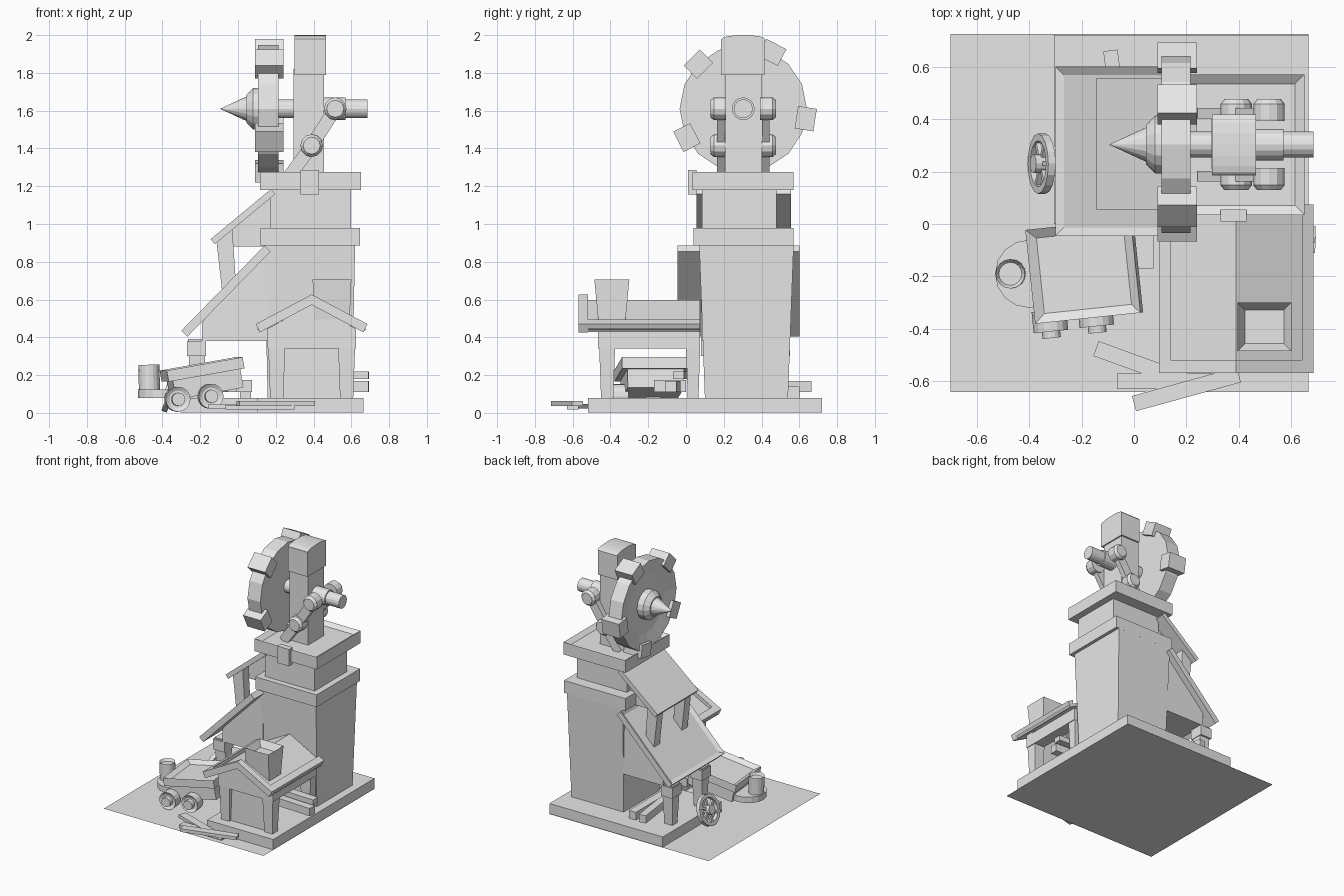
import bpy, bmesh, math
from mathutils import Matrix, Vector

if "Cube" in bpy.data.objects:
    bpy.data.objects.remove(bpy.data.objects["Cube"])

grey = bpy.data.materials.new("plain_grey")
grey.diffuse_color = (0.8, 0.8, 0.8, 1)
grey.use_nodes = True
grey.node_tree.nodes["Principled BSDF"].inputs["Base Color"].default_value = grey.diffuse_color


def finish(name, bm, matrix=None):
    if matrix is not None:
        bm.transform(matrix)
    bmesh.ops.recalc_face_normals(bm, faces=bm.faces)
    me = bpy.data.meshes.new(name)
    bm.to_mesh(me)
    bm.free()
    me.materials.append(grey)
    ob = bpy.data.objects.new(name, me)
    bpy.context.collection.objects.link(ob)
    return ob


def sink_top(bm, inset, depth):
    """Recess the local top face, leaving a raised rim."""
    bm.normal_update()
    top = max(bm.faces, key=lambda f: f.calc_center_median().z)
    bmesh.ops.inset_region(bm, faces=[top], thickness=inset, depth=0)
    bmesh.ops.translate(bm, verts=top.verts, vec=(0, 0, -depth))


def box(name, x, y, z, foot=(1, 1), rim=None, matrix=None):
    """Box from ranges; foot scales the bottom for a taper."""
    bm = bmesh.new()
    bmesh.ops.create_cube(bm, size=1)
    c = [(r[0] + r[1]) / 2 for r in (x, y, z)]
    s = [r[1] - r[0] for r in (x, y, z)]
    for v in bm.verts:
        k = foot if v.co.z < 0 else (1, 1)
        v.co = (c[0] + v.co.x * s[0] * k[0], c[1] + v.co.y * s[1] * k[1], c[2] + v.co.z * s[2])
    if rim:
        sink_top(bm, *rim)
    return finish(name, bm, matrix)


def prism(name, pts, y0, y1):
    """Extrude an (x, z) outline along y."""
    bm = bmesh.new()
    f = bm.faces.new([bm.verts.new((px, y0, pz)) for px, pz in pts])
    ext = bmesh.ops.extrude_face_region(bm, geom=[f])["geom"]
    bmesh.ops.translate(bm, vec=(0, y1 - y0, 0), verts=[e for e in ext if isinstance(e, bmesh.types.BMVert)])
    return finish(name, bm)


def between(p, q):
    p, q = Vector(p), Vector(q)
    rot = (q - p).to_track_quat('Z', 'Y').to_matrix().to_4x4()
    return Matrix.Translation((p + q) / 2) @ rot, (q - p).length


def rod(name, p, q, r1, r2=None, n=16, rim=None):
    m, length = between(p, q)
    bm = bmesh.new()
    bmesh.ops.create_cone(bm, cap_ends=True, segments=n, radius1=r1,
                          radius2=r1 if r2 is None else r2, depth=length)
    if rim:
        sink_top(bm, *rim)
    return finish(name, bm, m)


def plank(name, p, q, w, t):
    """Flat plank along a horizontal line."""
    p, q = Vector(p), Vector(q)
    d = q - p
    m = Matrix.Translation((p + q) / 2) @ Matrix.Rotation(math.atan2(d.y, d.x), 4, 'Z')
    h = d.length / 2
    return box(name, (-h, h), (-w / 2, w / 2), (-t / 2, t / 2), matrix=m)


def slope_roof(name, low, high, y0, y1, t, rim):
    """Rimmed panel whose top runs from low to high (x, z)."""
    d = Vector((high[0] - low[0], high[1] - low[1]))
    m = Matrix.Translation((low[0], 0, low[1])) @ Matrix.Rotation(-math.atan2(d.y, d.x), 4, 'Y')
    return box(name, (0, d.length), (y0, y1), (-t, 0), rim=rim, matrix=m)


# Ground sheet and stone footings
bm = bmesh.new()
bmesh.ops.create_grid(bm, x_segments=1, y_segments=1, size=0.5,
                      matrix=Matrix.Translation((-0.017, 0.042, 0)) @ Matrix.Diagonal((1.367, 1.365, 1, 1)))
finish("ground_sheet", bm)
box("tower_footing", (-0.305, 0.665), (0, 0.72), (0.001, 0.08))
box("shed_footing", (0.1, 0.665), (-0.52, 0), (0.001, 0.08))

# Tower
box("tower_body", (0.14, 0.62), (0.07, 0.57), (0.08, 0.89), foot=(0.93, 0.88))
box("tower_band", (0.12, 0.645), (0.04, 0.57), (0.885, 0.98))
box("tower_neck", (0.17, 0.597), (0.085, 0.48), (0.98, 1.18))
box("tower_cap", (0.117, 0.65), (0.035, 0.57), (1.18, 1.275), rim=(0.05, 0.025))
box("cap_bracket", (0.33, 0.43), (0.01, 0.055), (1.155, 1.285))

# Side lean-to
prism("lean_to_body", [(0.16, 0.88), (-0.19, 0.48), (-0.19, 0.38), (0.16, 0.38)], 0.08, 0.55)
slope_roof("lean_to_roof", (-0.3, 0.435), (0.14, 0.885), -0.045, 0.6, 0.045, (0.045, 0.015))
for y in (0.09, 0.45):
    box("lean_to_post", (-0.265, -0.17), (y, y + 0.09), (0.08, 0.39), foot=(0.7, 0.7))
    box("lean_to_bracket", (-0.27, -0.17), (y - 0.01, y + 0.1), (0.3, 0.38))

# Dormer above the lean-to
slope_roof("dormer_roof", (-0.145, 0.92), (0.175, 1.185), 0.055, 0.555, 0.035, None)
for y in (0.1, 0.44):
    prism("dormer_post", [(-0.115, 0.92), (-0.03, 0.97), (0.0, 0.52), (-0.07, 0.52)], y, y + 0.07)
prism("dormer_beam", [(-0.1, 0.88), (0.17, 0.88), (0.17, 1.14), (-0.1, 0.94)], 0.17, 0.44)

# Saw wheel with teeth, hub and spike
CY, CZ = 0.303, 1.61
rod("saw_disc", (0.215, CY, CZ), (0.105, CY, CZ), 0.337, rim=(0.11, 0.025))
for i in range(5):
    a = math.radians(63 + 72 * i)
    m = Matrix.Translation((0.165, CY, CZ)) @ Matrix.Rotation(a, 4, 'X')
    box("saw_tooth", (-0.075, 0.075), (0.285, 0.385), (-0.06, 0.06), matrix=m)
rod("saw_hub_base", (0.14, CY, CZ), (0.08, CY, CZ), 0.11)
rod("saw_hub", (0.08, CY, CZ), (0.045, CY, CZ), 0.11, 0.075)
rod("saw_spike", (0.045, CY, CZ), (-0.095, CY, CZ), 0.065, 0.0)
rod("saw_axle", (0.2, CY, CZ), (0.685, CY, CZ), 0.05)

# Upright with rounded head
box("saw_upright", (0.295, 0.455), (0.207, 0.402), (1.24, 1.82))
box("upright_head", (0.298, 0.465), (0.185, 0.415), (1.79, 1.98))
bm = bmesh.new()
arc = [(CY + 0.115 * math.cos(math.pi * i / 8), 1.979 + 0.021 * math.sin(math.pi * i / 8)) for i in range(9)]
f = bm.faces.new([bm.verts.new((0.298, y, z)) for y, z in arc])
ext = bmesh.ops.extrude_face_region(bm, geom=[f])["geom"]
bmesh.ops.translate(bm, vec=(0.167, 0, 0), verts=[e for e in ext if isinstance(e, bmesh.types.BMVert)])
finish("upright_crown", bm)
rod("axle_collar", (0.45, CY, CZ), (0.57, CY, CZ), 0.06)

# Jointed arms on both sides of the upright
elbow, wrist, foot_pt = (0.515, 1.61), (0.39, 1.415), (0.27, 1.25)
for s in (-1, 1):
    for x, z in (elbow, wrist):
        rod("arm_joint", (x, CY + s * 0.09, z), (x, CY + s * 0.155, z), 0.06, n=12)
        rod("arm_joint_cap", (x, CY + s * 0.155, z), (x, CY + s * 0.174, z), 0.06, 0.045, n=12)
    for a, b in ((elbow, wrist), (wrist, foot_pt)):
        d = Vector((a[0] - b[0], a[1] - b[1])).normalized() * 0.035
        ys = sorted((CY + s * 0.1, CY + s * 0.14))
        prism("arm_link", [(a[0] - d.y, a[1] + d.x), (b[0] - d.y, b[1] + d.x),
                           (b[0] + d.y, b[1] - d.x), (a[0] + d.y, a[1] - d.x)], *ys)

# Front shed
SX = 0.39


def gable(name, y0, y1, apex, under, half):
    prism(name, [(SX - half, apex - 0.53 * half), (SX, apex), (SX + half, apex - 0.53 * half),
                 (SX + half - 0.02, under - 0.53 * (half - 0.02)), (SX, under),
                 (SX - half + 0.02, under - 0.53 * (half - 0.02))], y0, y1)


gable("shed_roof", -0.52, 0.075, 0.597, 0.572, 0.29)
gable("shed_front_trim", -0.568, -0.518, 0.627, 0.572, 0.295)
for s in (-1, 1):
    prism("shed_eave_trim", [(SX + s * 0.25, 0.494), (SX + s * 0.295, 0.471),
                             (SX + s * 0.275, 0.427), (SX + s * 0.25, 0.44)], -0.52, 0.075)
    for y0, y1 in ((-0.46, -0.375), (0.0, 0.075)):
        bx = SX + s * 0.185
        box("shed_leg", (bx - 0.045, bx + 0.045), (y0, y1), (0.01, 0.36), foot=(0.72, 0.7))
    box("shed_side_beam", (SX + s * 0.19 - 0.045, SX + s * 0.19 + 0.045), (-0.46, 0.075), (0.34, 0.435))
prism("shed_gable_wall", [(SX - 0.235, 0.34), (SX + 0.235, 0.34), (SX + 0.235, 0.445),
                          (SX, 0.575), (SX - 0.235, 0.445)], -0.465, -0.4)
box("shed_front_wall", (0.22, 0.56), (-0.43, -0.4), (0.08, 0.36))
box("shed_chimney", (0.395, 0.6), (-0.485, -0.3), (0.46, 0.705), foot=(0.9, 0.75), rim=(0.04, 0.05))

# Stored planks
plank("shed_plank_low", (0.3, -0.06, 0.14), (0.692, -0.08, 0.14), 0.06, 0.06)
plank("shed_plank_high", (0.3, -0.02, 0.2), (0.692, -0.04, 0.2), 0.06, 0.04)
plank("lean_to_plank", (-0.03, 0.2, 0.14), (-0.09, 0.662, 0.14), 0.055, 0.06)
plank("lean_to_plank", (0.04, 0.2, 0.11), (0.04, 0.6, 0.11), 0.06, 0.06)
plank("ground_plank", (-0.145, -0.475, 0.035), (0.2, -0.6, 0.035), 0.06, 0.025)
plank("ground_plank", (-0.065, -0.6, 0.03), (0.3, -0.6, 0.03), 0.06, 0.025)
plank("ground_plank", (0.0, -0.685, 0.05), (0.4, -0.575, 0.05), 0.06, 0.025)

# Tilted cart
M = (Matrix.Translation((-0.19, -0.18, 0.23)) @ Matrix.Rotation(math.radians(6), 4, 'Z')
     @ Matrix.Rotation(math.radians(-10), 4, 'Y'))
box("cart_tray", (-0.205, 0.205), (-0.18, 0.18), (-0.03, 0.03), rim=(0.05, 0.025), matrix=M)
box("cart_body", (-0.18, 0.185), (-0.15, 0.15), (-0.13, -0.03), matrix=M)
box("cart_coupling", (-0.01, 0.075), (-0.17, 0.0), (0.11, 0.175))
rod("cart_step", (-0.4, -0.19, 0.08), (-0.4, -0.19, 0.125), 0.13)
rod("cart_barrel", (-0.468, -0.19, 0.1), (-0.472, -0.19, 0.255), 0.056, rim=(0.012, 0.02))
for x, y, z in ((-0.325, -0.33, 0.072), (-0.15, -0.31, 0.088)):
    rod("cart_wheel", (x, y, z), (x + 0.008, y - 0.08, z), 0.066, rim=(0.02, 0.012))
    rod("cart_wheel_hub", (x, y, z), (x + 0.011, y - 0.105, z), 0.035)

# Leaning spoked wheel
tilt = Matrix.Translation((-0.352, 0.23, 0.115)) @ Matrix.Rotation(math.radians(-70), 4, 'Y')
bm = bmesh.new()
rings = []
for r, h in ((0.115, -0.015), (0.115, 0.015), (0.088, 0.015), (0.088, -0.015)):
    rings.append([bm.verts.new((r * math.cos(math.tau * i / 16), r * math.sin(math.tau * i / 16), h))
                  for i in range(16)])
for k in range(4):
    a, b = rings[k], rings[(k + 1) % 4]
    for i in range(16):
        bm.faces.new((a[i], a[(i + 1) % 16], b[(i + 1) % 16], b[i]))
finish("spare_wheel_rim", bm, tilt)
for i in range(3):
    box("spare_wheel_spoke", (-0.095, 0.095), (-0.009, 0.009), (-0.009, 0.009),
        matrix=tilt @ Matrix.Rotation(math.pi * i / 3, 4, 'Z'))
rod("spare_wheel_hub", tilt @ Vector((0, 0, -0.02)), tilt @ Vector((0, 0, 0.035)), 0.035, n=12)
